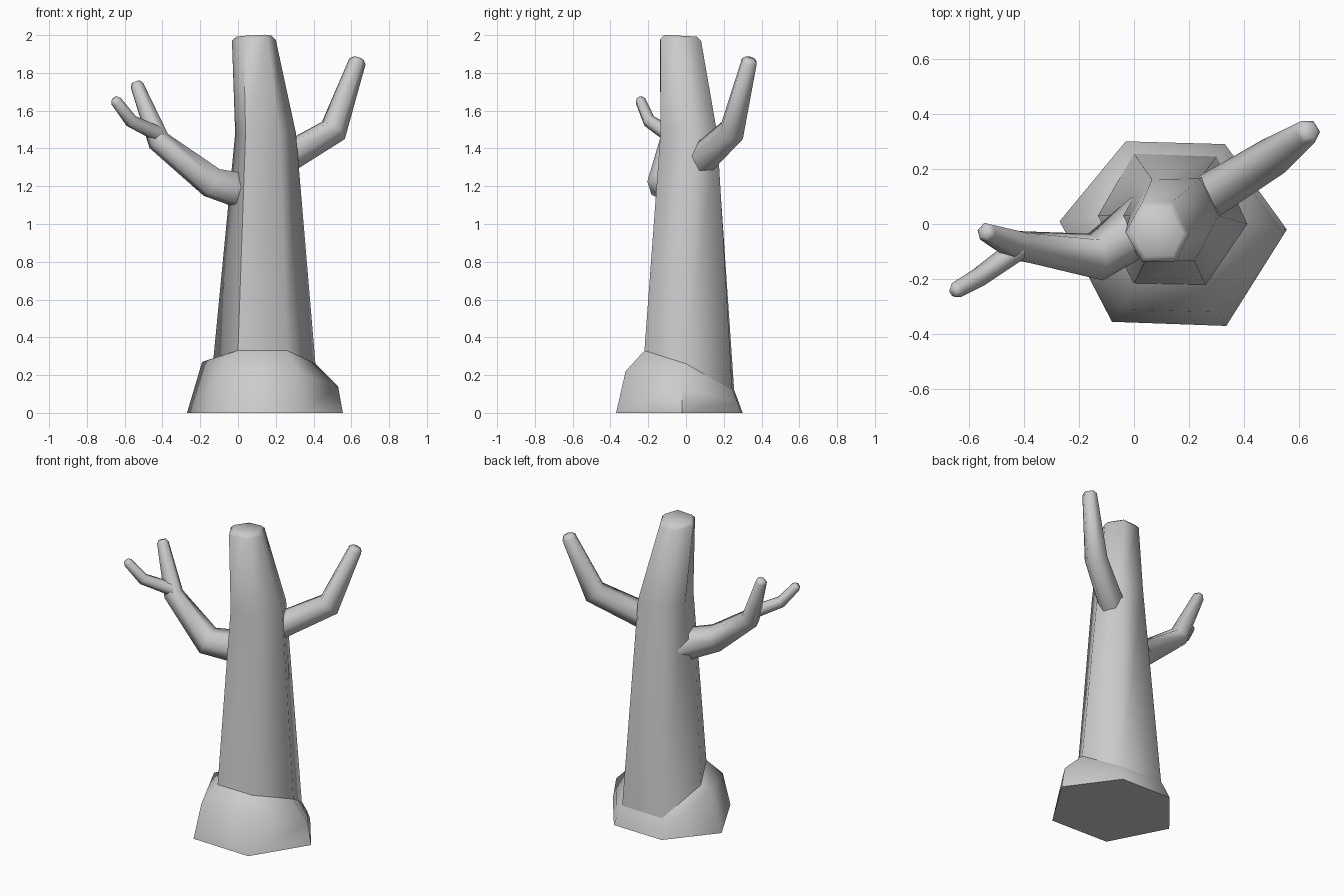
import bpy, bmesh, math
from mathutils import Vector

if "Cube" in bpy.data.objects:
    bpy.data.objects.remove(bpy.data.objects["Cube"])


def loft(name, rings, cap_start=True, cap_end=True, angle=65):
    """Skin a list of equal-length point rings into one smooth-shaded object."""
    bm = bmesh.new()
    vs = [[bm.verts.new(p) for p in r] for r in rings]
    n = len(vs[0])
    for a, b in zip(vs, vs[1:]):
        for i in range(n):
            j = (i + 1) % n
            bm.faces.new((a[i], a[j], b[j], b[i]))
    if cap_start:
        bm.faces.new(vs[0][::-1])
    if cap_end:
        bm.faces.new(vs[-1])
    bmesh.ops.recalc_face_normals(bm, faces=bm.faces)
    me = bpy.data.meshes.new(name)
    bm.to_mesh(me)
    bm.free()
    ob = bpy.data.objects.new(name, me)
    bpy.context.collection.objects.link(ob)
    bpy.ops.object.select_all(action='DESELECT')
    bpy.context.view_layer.objects.active = ob
    ob.select_set(True)
    bpy.ops.object.shade_smooth_by_angle(angle=math.radians(angle))
    return ob


def branch(name, path, radii, sides=6, round_tip=0.018):
    """Mitred six-sided tube along a path, with a slightly rounded tip."""
    pts = [Vector(p) for p in path]
    dirs = [(b - a).normalized() for a, b in zip(pts, pts[1:])]
    u = dirs[0].cross(Vector((0, 0, 1))).normalized()
    rings = []
    for k, (p, r) in enumerate(zip(pts, radii)):
        d = dirs[max(k - 1, 0)]
        t = (d + dirs[min(k, len(dirs) - 1)]).normalized()
        u = (u - d * u.dot(d)).normalized()
        v = d.cross(u)
        ring = []
        for i in range(sides):
            a = math.tau * i / sides
            o = (u * math.cos(a) + v * math.sin(a)) * r
            ring.append(p + o - d * (o.dot(t) / d.dot(t)))
        rings.append(ring)
    tip = pts[-1]
    rings.append([tip + (q - tip) * 0.65 + dirs[-1] * round_tip for q in rings[-1]])
    return loft(name, rings)


# Hexagon order: left, front left, front right, right, back right, back left
collar = [(-0.13, 0.03, 0.29), (0.0, -0.215, 0.33), (0.26, -0.22, 0.33),
          (0.41, 0.0, 0.26), (0.30, 0.245, 0.12), (0.0, 0.255, 0.12)]

# Root flare
foot = [(-0.27, 0.01, 0), (-0.08, -0.355, 0), (0.335, -0.37, 0),
        (0.555, -0.02, 0), (0.33, 0.29, 0), (-0.03, 0.30, 0)]
bulge = [(-0.19, 0.02, 0.27), (-0.055, -0.31, 0.22), (0.315, -0.32, 0.22),
         (0.53, -0.02, 0.14), (0.32, 0.272, 0.055), (-0.018, 0.28, 0.055)]
loft("root_flare", [foot, bulge, collar], cap_end=False)

# Trunk, bending to the left near its top
waist = [(-0.015, 0.03, 1.48), (0.04, -0.135, 1.48), (0.22, -0.135, 1.48),
         (0.307, 0.03, 1.48), (0.24, 0.165, 1.48), (0.065, 0.162, 1.48)]
rim = [(-0.032, -0.03, 1.97), (0.03, -0.138, 1.975), (0.155, -0.135, 1.98),
       (0.20, -0.035, 1.975), (0.14, 0.08, 1.97), (0.03, 0.08, 1.965)]
c = Vector((0.088, -0.03, 2.0))
top = [(c.x + (x - c.x) * 0.8, c.y + (y - c.y) * 0.8, z + 0.022) for x, y, z in rim]
loft("trunk", [collar, waist, rim, top], cap_start=False)

# Branches
branch("right_branch",
       [(0.19, 0.05, 1.31), (0.505, 0.245, 1.495), (0.632, 0.335, 1.86)],
       [0.085, 0.072, 0.046])
branch("left_branch",
       [(0.05, 0.01, 1.17), (-0.14, -0.12, 1.22), (-0.42, -0.08, 1.44),
        (-0.535, -0.03, 1.735)],
       [0.105, 0.085, 0.06, 0.036])
branch("left_twig",
       [(-0.42, -0.09, 1.475), (-0.565, -0.195, 1.545), (-0.645, -0.24, 1.65)],
       [0.042, 0.035, 0.03])
